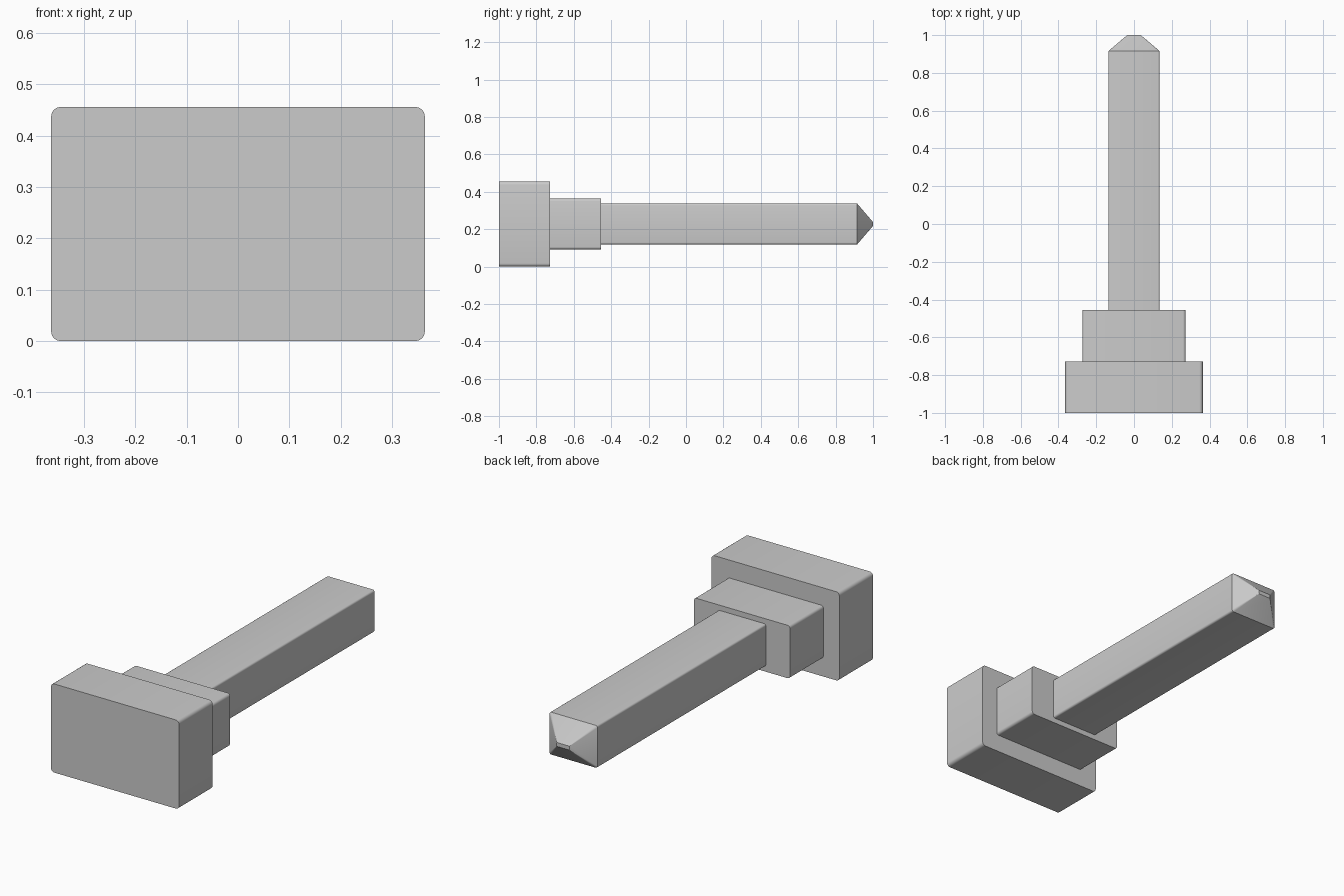
import bpy, bmesh, math
from mathutils import Vector

if "Cube" in bpy.data.objects:
    bpy.data.objects.remove(bpy.data.objects["Cube"], do_unlink=True)

MID_Z = 0.228

grey = bpy.data.materials.new("plain_grey")
grey.use_nodes = True
colour = (0.6, 0.6, 0.6, 1)
grey.diffuse_color = colour
grey.node_tree.nodes["Principled BSDF"].inputs["Base Color"].default_value = colour


def block(name, half_x, half_z, y0, y1, radius, round_back=True, tip=None):
    """Rounded block along y; the front rim stays sharp. tip = (y, half_x, half_z)."""
    bm = bmesh.new()
    bmesh.ops.create_cube(bm, size=1)
    for v in bm.verts:
        v.co = Vector((v.co.x * 2 * half_x,
                       y1 if v.co.y > 0 else y0,
                       MID_Z + v.co.z * 2 * half_z))

    # Round the long edges, and the back rim where asked
    def rounded(e):
        a, b = (v.co.y for v in e.verts)
        return a != b or (round_back and a == y1)
    bmesh.ops.bevel(bm, geom=[e for e in bm.edges if rounded(e)],
                    offset=radius, segments=4, profile=0.5, affect='EDGES')

    # Draw the back face out to a blunt wedge
    if tip:
        end = max(bm.faces, key=lambda f: f.calc_center_median().y)
        moved = bmesh.ops.extrude_face_region(bm, geom=[end])["geom"]
        for v in (g for g in moved if isinstance(g, bmesh.types.BMVert)):
            v.co = (v.co.x * tip[1] / half_x, tip[0],
                    MID_Z + (v.co.z - MID_Z) * tip[2] / half_z)
        if end.is_valid:
            bmesh.ops.delete(bm, geom=[end], context='FACES_ONLY')

    bmesh.ops.recalc_face_normals(bm, faces=bm.faces)
    mesh = bpy.data.meshes.new(name)
    bm.to_mesh(mesh)
    bm.free()
    mesh.materials.append(grey)
    obj = bpy.data.objects.new(name, mesh)
    bpy.context.collection.objects.link(obj)
    bpy.ops.object.select_all(action='DESELECT')
    obj.select_set(True)
    bpy.context.view_layer.objects.active = obj
    bpy.ops.object.shade_smooth_by_angle(angle=math.radians(30))
    return obj


# Wide end plate, stepped collar, and long pointed shaft
block("end_plate", 0.364, 0.228, -1, -0.727, 0.018)
block("collar", 0.273, 0.136, -0.727, -0.455, 0.014)
block("shaft", 0.136, 0.109, -0.455, 0.915, 0.01,
      round_back=False, tip=(1, 0.036, 0.01))
